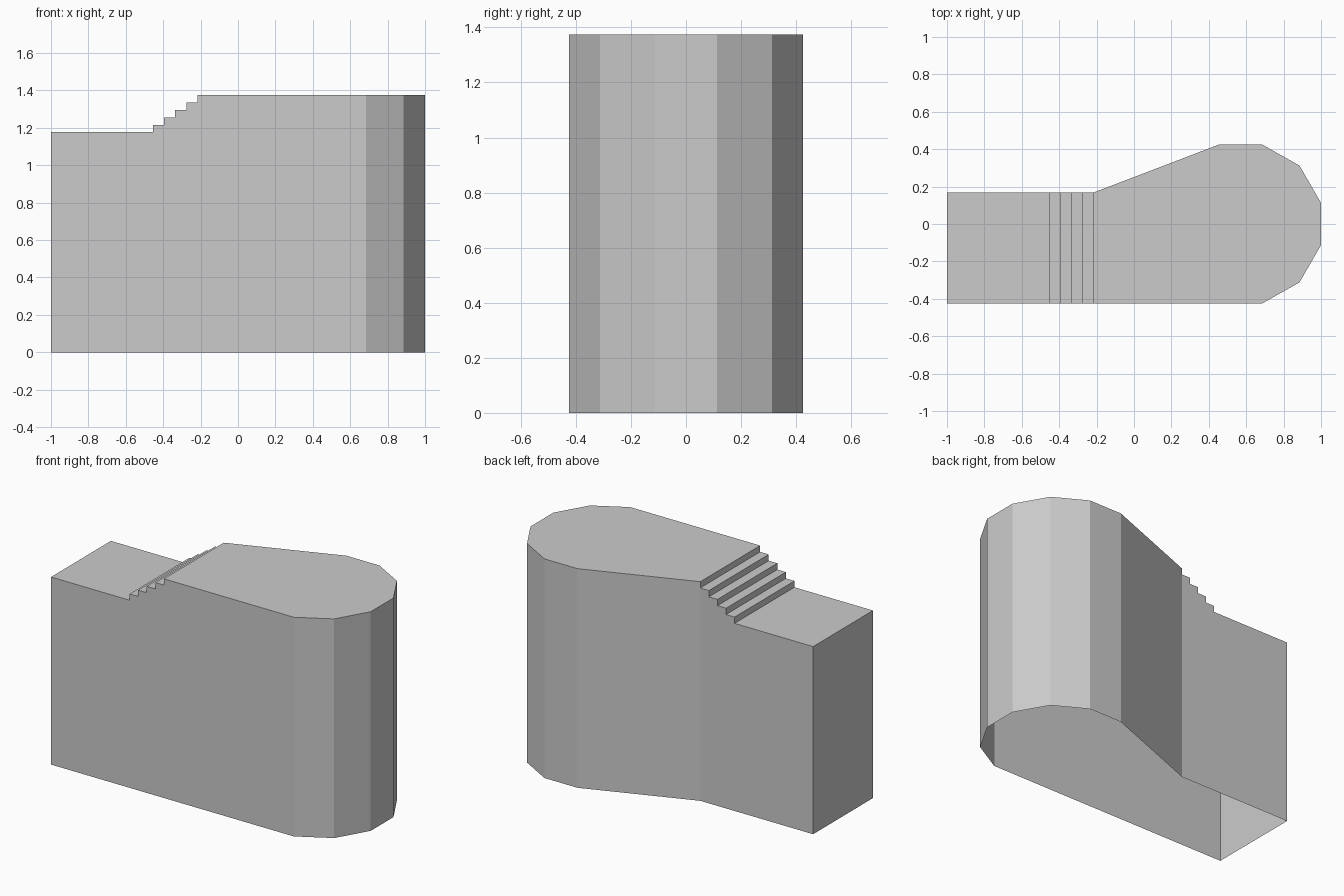
import bpy
import bmesh

cube = bpy.data.objects.get("Cube")
if cube:
    bpy.data.objects.remove(cube)

HIGH, LOW = 1.375, 1.177
FRONT, BACK = -0.425, 0.168
STAIR_START, STAIR_END, RISERS = -0.455, -0.217, 5

grey = bpy.data.materials.new("plain grey")
grey.use_nodes = True
colour = (0.6, 0.6, 0.6, 1)
grey.diffuse_color = colour
grey.node_tree.nodes["Principled BSDF"].inputs["Base Color"].default_value = colour

bm = bmesh.new()


def face(points):
    return bm.faces.new([bm.verts.new(p) for p in points])


# Rounded block: plan outline from the stair head, counter-clockwise
plan = [(STAIR_END, FRONT), (0.685, FRONT), (0.885, -0.312), (1, -0.113),
        (1, 0.113), (0.885, 0.312), (0.685, 0.425), (0.455, 0.425),
        (STAIR_END, BACK)]
face([(x, y, HIGH) for x, y in plan])
for (x1, y1), (x2, y2) in zip(plan, plan[1:]):
    face([(x1, y1, 0), (x2, y2, 0), (x2, y2, HIGH), (x1, y1, HIGH)])

# Landing and steps: side profile up the end wall and over the treads
run = (STAIR_END - STAIR_START) / (RISERS - 1)
rise = (HIGH - LOW) / RISERS
profile = [(-1, 0), (-1, LOW)]
for i in range(RISERS):
    x = STAIR_START + i * run
    profile += [(x, LOW + i * rise), (x, LOW + (i + 1) * rise)]
for (x1, z1), (x2, z2) in zip(profile, profile[1:]):
    face([(x1, FRONT, z1), (x2, FRONT, z2), (x2, BACK, z2), (x1, BACK, z1)])

# Side walls of the stepped part; the underside stays open
side = profile + [(STAIR_END, 0)]
face([(x, FRONT, z) for x, z in reversed(side)])
face([(x, BACK, z) for x, z in side])

bmesh.ops.remove_doubles(bm, verts=bm.verts, dist=0.0005)
bmesh.ops.dissolve_limit(bm, angle_limit=0.01, verts=bm.verts, edges=bm.edges)
bm.normal_update()

mesh = bpy.data.meshes.new("stepped_shell")
bm.to_mesh(mesh)
bm.free()
mesh.materials.append(grey)
shell = bpy.data.objects.new("stepped_shell", mesh)
bpy.context.collection.objects.link(shell)
